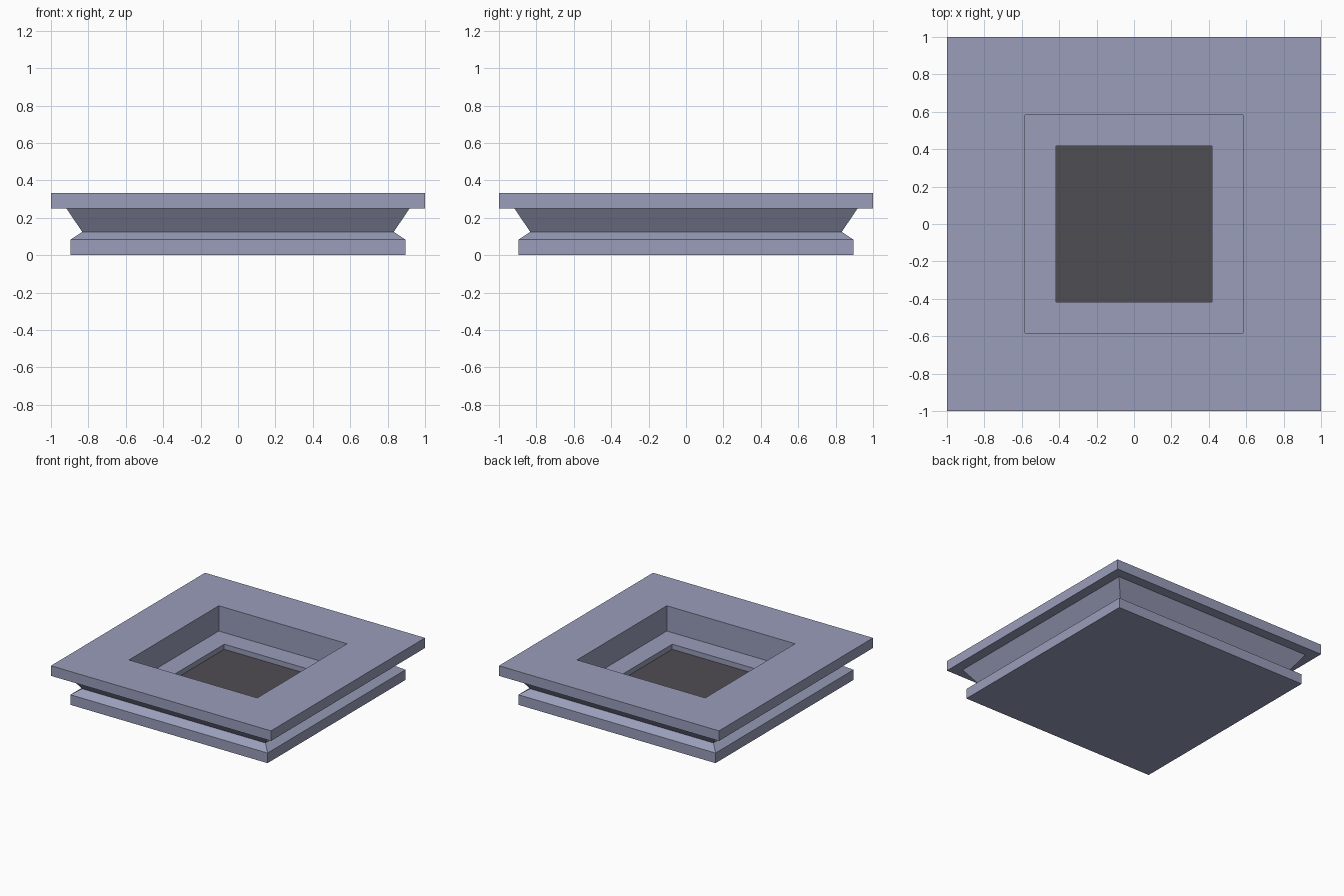
import bpy, bmesh

if "Cube" in bpy.data.objects:
    bpy.data.objects.remove(bpy.data.objects["Cube"])


def material(name, rgb):
    m = bpy.data.materials.new(name)
    m.diffuse_color = (*rgb, 1)
    m.use_nodes = True
    m.node_tree.nodes["Principled BSDF"].inputs["Base Color"].default_value = m.diffuse_color
    return m


body_mat = material("blue grey", (0.32, 0.34, 0.49))
floor_mat = material("dark grey", (0.078, 0.074, 0.085))


def square_rings(name, profile, cap_start, cap_end, mat):
    """Sweep a (half width, z) profile around a square."""
    bm = bmesh.new()
    rings = [[bm.verts.new((sx * r, sy * r, z))
              for sx, sy in ((-1, -1), (1, -1), (1, 1), (-1, 1))]
             for r, z in profile]
    for a, b in zip(rings, rings[1:]):
        for i in range(4):
            j = (i + 1) % 4
            bm.faces.new((a[i], a[j], b[j], b[i]))
    if cap_start:
        bm.faces.new(rings[0][::-1])
    if cap_end:
        bm.faces.new(rings[-1])
    me = bpy.data.meshes.new(name)
    bm.to_mesh(me)
    bm.free()
    me.materials.append(mat)
    ob = bpy.data.objects.new(name, me)
    bpy.context.collection.objects.link(ob)
    return ob


# Stepped body: foot, chamfer, flared neck, rim plate, recess and ledge
square_rings("stepped_body", [
    (0.896, 0), (0.896, 0.083), (0.833, 0.125), (0.917, 0.25),
    (1, 0.25), (1, 0.333), (0.583, 0.333), (0.583, 0.125),
    (0.417, 0.125), (0.417, 0.083)], True, False, body_mat)

# Dark floor of the recess
square_rings("recess_floor", [(0.417, 0.083)], False, True, floor_mat)
